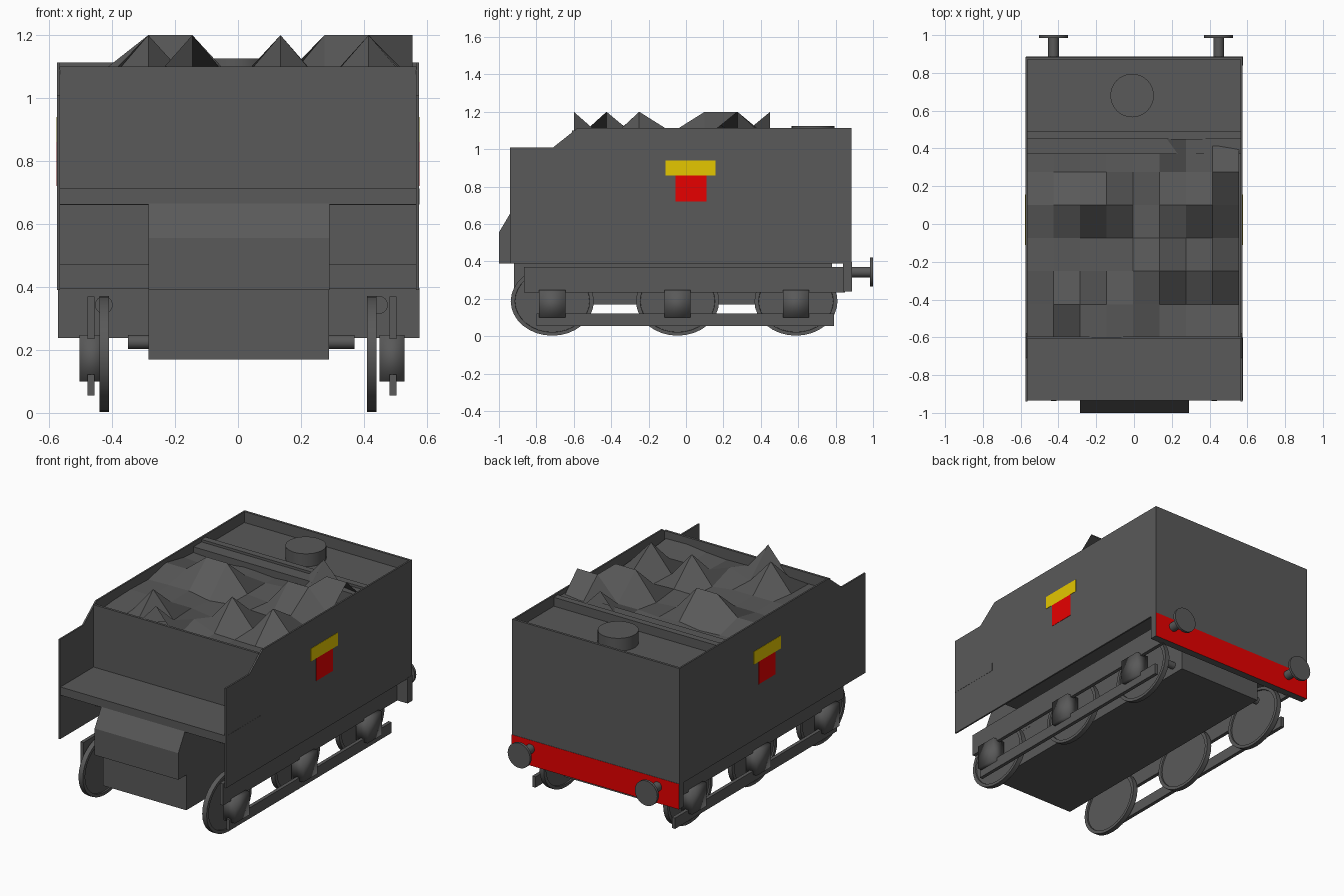
import bpy, bmesh, math, random
from mathutils import Matrix

random.seed(4)
cube = bpy.data.objects.get("Cube")
if cube:
    bpy.data.objects.remove(cube, do_unlink=True)


def material(name, rgb):
    m = bpy.data.materials.new(name)
    m.use_nodes = True
    m.diffuse_color = (*rgb, 1)
    m.node_tree.nodes["Principled BSDF"].inputs["Base Color"].default_value = (*rgb, 1)
    return m


GREY = material("dark_grey", (0.1, 0.1, 0.1))
RED = material("red", (0.8, 0, 0))
YELLOW = material("yellow", (0.78, 0.57, 0))


def finish(name, bm, mat=GREY):
    bmesh.ops.recalc_face_normals(bm, faces=bm.faces)
    mesh = bpy.data.meshes.new(name)
    bm.to_mesh(mesh)
    bm.free()
    mesh.materials.append(mat)
    ob = bpy.data.objects.new(name, mesh)
    bpy.context.collection.objects.link(ob)
    return ob


def box(name, xs, ys, zs, mat=GREY):
    bm = bmesh.new()
    bmesh.ops.create_cube(bm, size=1)
    for v in bm.verts:
        for i, (lo, hi) in enumerate((xs, ys, zs)):
            v.co[i] = hi if v.co[i] > 0 else lo
    return finish(name, bm, mat)


def extrude_side(name, profile, x0, x1):
    """Extrude a (y, z) outline along x."""
    bm = bmesh.new()
    face = bm.faces.new([bm.verts.new((x0, y, z)) for y, z in profile])
    new = bmesh.ops.extrude_face_region(bm, geom=[face])["geom"]
    for v in new:
        if isinstance(v, bmesh.types.BMVert):
            v.co.x = x1
    return finish(name, bm)


def smooth(ob, angle=40):
    bpy.ops.object.select_all(action='DESELECT')
    ob.select_set(True)
    bpy.context.view_layer.objects.active = ob
    bpy.ops.object.shade_smooth_by_angle(angle=math.radians(angle))


def cylinder(name, center, radius, depth, axis="Z", segments=32):
    bm = bmesh.new()
    turn = {"X": Matrix.Rotation(math.pi / 2, 4, "Y"),
            "Y": Matrix.Rotation(math.pi / 2, 4, "X"), "Z": Matrix()}[axis]
    bmesh.ops.create_cone(bm, cap_ends=True, segments=segments, radius1=radius,
                          radius2=radius, depth=depth,
                          matrix=Matrix.Translation(center) @ turn)
    ob = finish(name, bm)
    smooth(ob)
    return ob


def wheel(name, x, y):
    """Oval wheel with a flat tyre face and a recessed disc on both sides."""
    bm = bmesh.new()
    bmesh.ops.create_cone(bm, cap_ends=True, segments=32, radius1=1, radius2=1, depth=0.03)
    caps = [f for f in bm.faces if len(f.verts) > 4]
    for thickness in (0.1, 0.005):
        bmesh.ops.inset_individual(bm, faces=caps, thickness=thickness)
    for f in caps:
        for v in f.verts:
            v.co.z *= 0.4
    bmesh.ops.transform(bm, verts=bm.verts, matrix=Matrix.Translation((x, y, 0.187))
                        @ Matrix.Diagonal((1, 0.222, 0.184, 1))
                        @ Matrix.Rotation(math.pi / 2, 4, "Y"))
    smooth(finish(name, bm), 30)


# Tank body, shelf and bulkhead
box("tank_body", (-0.567, 0.567), (-0.6, 0.87), (0.47, 1.0))
box("rear_deck", (-0.567, 0.567), (0.49, 0.87), (0.98, 1.045))
box("rear_wall", (-0.575, 0.575), (0.87, 0.885), (0.39, 1.113))
box("front_bulkhead", (-0.567, 0.567), (-0.61, -0.595), (0.66, 1.1))
box("front_shelf", (-0.574, 0.576), (-0.935, -0.6), (0.662, 0.713))
box("coal_ledge", (-0.567, 0.567), (0.37, 0.47), (0.98, 1.085))
box("coal_partition", (-0.567, 0.567), (0.45, 0.49), (0.98, 1.1))
cylinder("filler_cap", (-0.01, 0.68, 1.08), 0.115, 0.09)

# Front locker and underbelly
extrude_side("front_locker", [(-1, 0.39), (-1, 0.555), (-0.935, 0.665),
                              (-0.59, 0.665), (-0.59, 0.39)], -0.285, 0.29)
box("underbelly", (-0.284, 0.289), (-0.92, 0.78), (0.17, 0.48))
cylinder("cross_rod", (0.01, 0.7, 0.225), 0.022, 0.72, "X", 16)

# Rear beam, red on its outer face
beam = box("rear_beam", (-0.572, 0.577), (0.84, 0.887), (0.238, 0.396))
beam.data.materials.append(RED)
for p in beam.data.polygons:
    p.material_index = int(p.normal.y > 0.5)

# Buffers
for name, x in (("right", -0.426), ("left", 0.448)):
    cylinder(name + "_buffer_shank", (x, 0.89, 0.343), 0.028, 0.19, "Y")
    cylinder(name + "_buffer_head", (x, 0.992, 0.343), 0.077, 0.016, "Y")

# Sides and running gear on both sides; the right gear sits slightly further in
SHEET = [(-0.94, 0.39), (-0.94, 1.01), (-0.71, 1.01), (-0.58, 1.113),
         (0.883, 1.113), (0.883, 0.39)]
for side, s, gear in (("right", -1, 0.467), ("left", 1, 0.492)):
    def span(a, b):
        return tuple(sorted((s * a, s * b)))
    extrude_side(side + "_side_sheet", SHEET, s * 0.565, s * 0.575)
    box(side + "_badge_top", span(0.573, 0.577), (-0.11, 0.157), (0.86, 0.94), YELLOW)
    box(side + "_badge_base", span(0.573, 0.577), (-0.055, 0.11), (0.72, 0.86), RED)
    bar = span(gear - 0.011, gear + 0.011)
    box(side + "_frame", bar, (-0.865, 0.85), (0.235, 0.37))
    box(side + "_lower_bar", bar, (-0.8, 0.79), (0.055, 0.122))
    for label, y in (("front", -0.715), ("middle", -0.045), ("rear", 0.588)):
        wheel(f"{side}_{label}_wheel", s * 0.425, y)
        bearing = box(f"{side}_{label}_bearing", span(gear - 0.043, gear + 0.037),
                      (y - 0.07, y + 0.07), (0.1, 0.248))
        smooth(bearing, 180)

# Coal: a coarse uneven grid with raised points, as (column, row)
PEAKS = {(2, 1), (3, 0), (2, 4), (3, 4), (5, 2), (7, 2), (6, 4),
         (7, 4), (7, 5), (8, 5), (6, 6)}
HUMPS = {(4, 1), (0, 4), (1, 4), (7, 3)}


def coal_height(point):
    if point in PEAKS:
        return 1.2
    return 1.09 if point in HUMPS else random.uniform(1.03, 1.06)


bm = bmesh.new()
grid = [[bm.verts.new((-0.565 + 0.14 * i, -0.6 + 0.175 * j, coal_height((i, j))))
         for i in range(9)] for j in range(7)]
for j in range(6):
    for i in range(8):
        bm.faces.new((grid[j][i + 1], grid[j + 1][i + 1], grid[j + 1][i], grid[j][i]))
finish("coal", bm)
